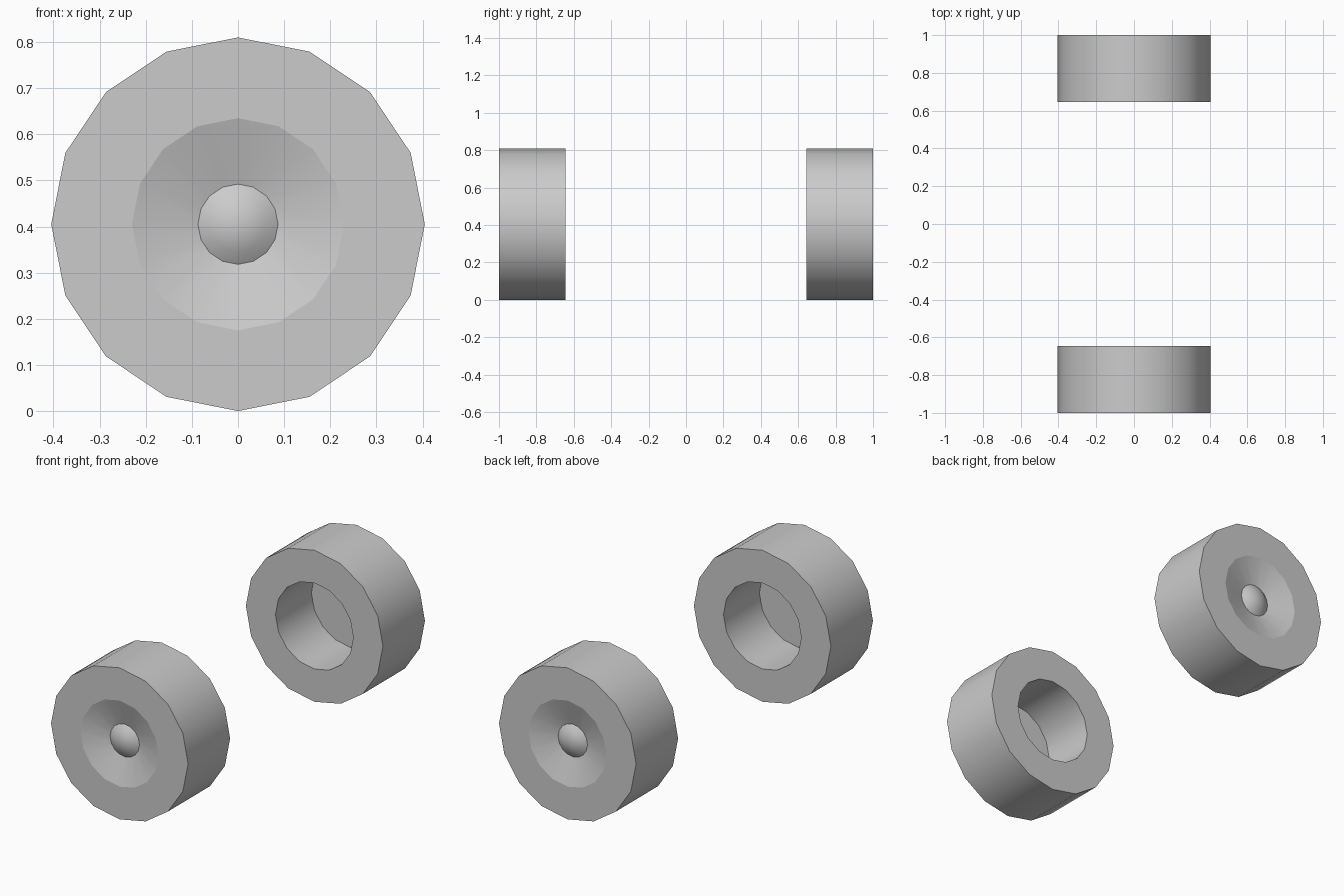
import bpy, bmesh, math

if "Cube" in bpy.data.objects:
    bpy.data.objects.remove(bpy.data.objects["Cube"])

SIDES = 16
R = 0.405

# Lathe profile: (radius, depth from outer face, sharp ring)
PROFILE = [
    (0.0, 0.012, False),     # hub cap dome
    (0.03, 0.0155, False),
    (0.06, 0.026, False),
    (0.087, 0.044, True),    # hub cap rim
    (0.23, 0.0, True),       # dished rim
    (R, 0.0, True),          # tread
    (R, 0.355, True),
    (0.23, 0.355, True),     # inner bore
    (0.23, 0.052, True),
    (0.0, 0.052, False),     # bore floor
]


def wheel(name, side):
    """Lathe a wheel about the y axis; side -1 is front, +1 is back."""
    bm = bmesh.new()
    rings = []
    for r, d, sharp in PROFILE:
        y = side * (1.0 - d)
        n = SIDES if r > 0 else 1
        rings.append([bm.verts.new((r * math.sin(2 * math.pi * i / SIDES), y,
                                    R + r * math.cos(2 * math.pi * i / SIDES)))
                      for i in range(n)])
    for a, b in zip(rings, rings[1:]):
        for i in range(SIDES):
            j = (i + 1) % SIDES
            loop = [a[i % len(a)], a[j % len(a)], b[j % len(b)], b[i % len(b)]]
            face = bm.faces.new(list(dict.fromkeys(loop)))
            face.smooth = True
    # Crisp edges along the marked profile corners
    for ring, (_, _, sharp) in zip(rings, PROFILE):
        if sharp:
            for i in range(SIDES):
                bm.edges.get((ring[i], ring[(i + 1) % SIDES])).smooth = False
    bmesh.ops.recalc_face_normals(bm, faces=bm.faces)
    mesh = bpy.data.meshes.new(name)
    bm.to_mesh(mesh)
    bm.free()
    obj = bpy.data.objects.new(name, mesh)
    bpy.context.collection.objects.link(obj)
    return obj


wheel("front_wheel", -1)
wheel("back_wheel", 1)
